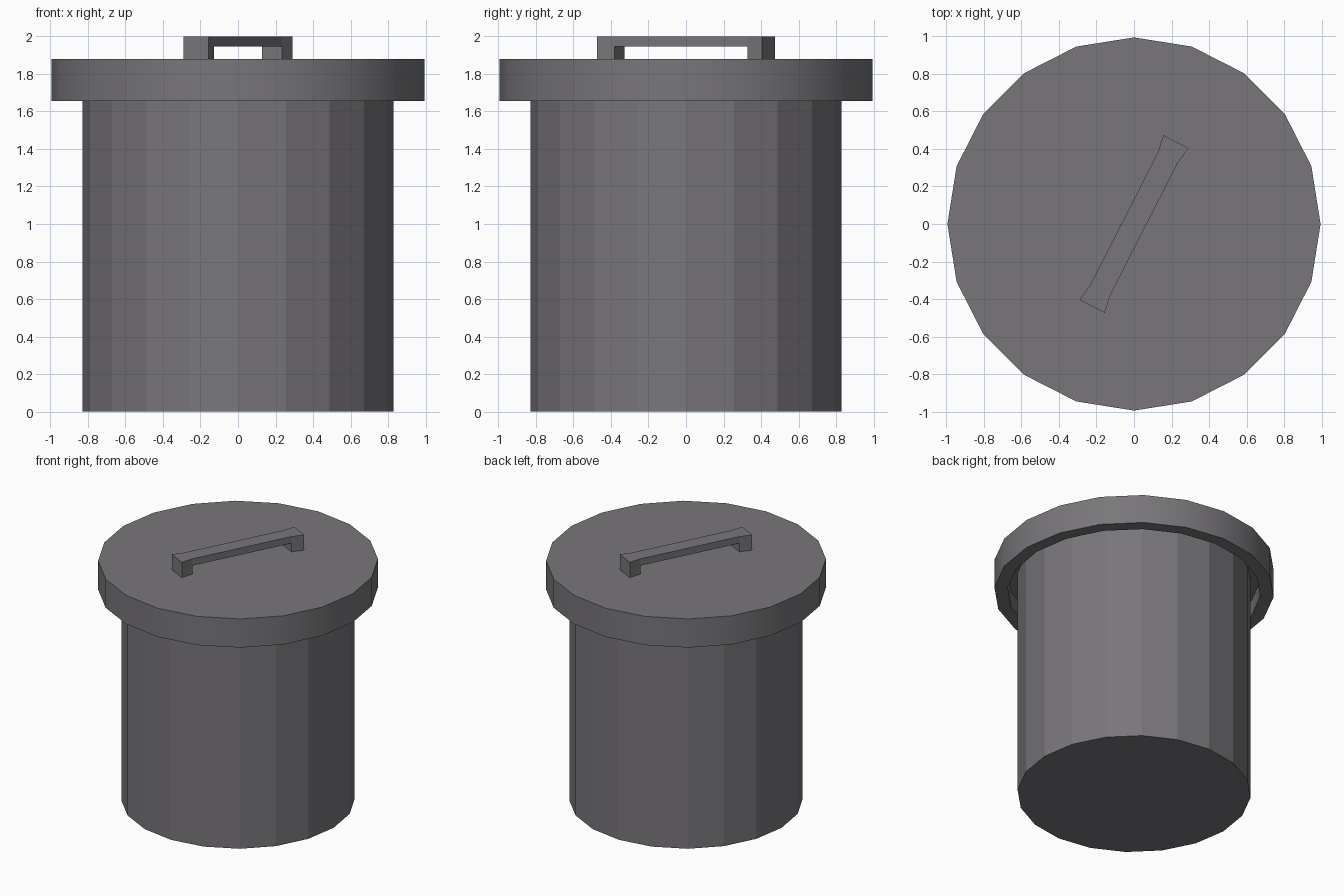
import bpy, bmesh, math

if "Cube" in bpy.data.objects:
    bpy.data.objects.remove(bpy.data.objects["Cube"])

SIDES = 20

metal = bpy.data.materials.new("dark_grey_metal")
metal.diffuse_color = (0.19, 0.182, 0.194, 1)
metal.use_nodes = True
metal.node_tree.nodes["Principled BSDF"].inputs["Base Color"].default_value = metal.diffuse_color


def finish(name, bm):
    bmesh.ops.recalc_face_normals(bm, faces=bm.faces)
    mesh = bpy.data.meshes.new(name)
    bm.to_mesh(mesh)
    bm.free()
    mesh.materials.append(metal)
    obj = bpy.data.objects.new(name, mesh)
    bpy.context.collection.objects.link(obj)
    return obj


def lathe(name, profile):
    """Closed solid from (radius, z) rings, capped at both ends."""
    bm = bmesh.new()
    rings = []
    for r, z in profile:
        rings.append([bm.verts.new((r * math.cos(2 * math.pi * i / SIDES),
                                    r * math.sin(2 * math.pi * i / SIDES), z))
                      for i in range(SIDES)])
    for a, b in zip(rings, rings[1:]):
        for i in range(SIDES):
            j = (i + 1) % SIDES
            bm.faces.new((a[i], a[j], b[j], b[i]))
    bm.faces.new(rings[0])
    bm.faces.new(rings[-1])
    return finish(name, bm)


# Bin body: straight faceted drum reaching up inside the lid
lathe("bin_body", [(0.83, 0.0), (0.83, 1.78)])

# Lid: hollow cap with an overhanging rim, smooth around the side
lid = lathe("lid", [(0.90, 1.78), (0.90, 1.655), (0.995, 1.655), (0.995, 1.88)])
bpy.context.view_layer.objects.active = lid
lid.select_set(True)
bpy.ops.object.shade_smooth_by_angle(angle=math.radians(30))

# Handle: bridge with wider feet, stations are (distance along, half width)
bm = bmesh.new()
rows = []
for u, w in [(-0.493, 0.076), (-0.398, 0.06), (0.398, 0.06), (0.493, 0.076)]:
    rows.append([[bm.verts.new((u, s * w, z)) for s in (-1, 1)]
                 for z in (1.88, 1.947, 2.0)])
for k in range(3):
    a, b = rows[k], rows[k + 1]
    low = 1 if k == 1 else 0                      # the middle span is open below
    for s in (0, 1):
        for z in range(low, 2):
            bm.faces.new((a[z][s], b[z][s], b[z + 1][s], a[z + 1][s]))
    for z in (low, 2):
        bm.faces.new((a[z][0], a[z][1], b[z][1], b[z][0]))
for row in rows:
    bm.faces.new((row[0][0], row[0][1], row[1][1], row[1][0]))
for row in (rows[0], rows[-1]):
    bm.faces.new((row[1][0], row[1][1], row[2][1], row[2][0]))
handle = finish("lid_handle", bm)
handle.rotation_euler.z = math.radians(63)
